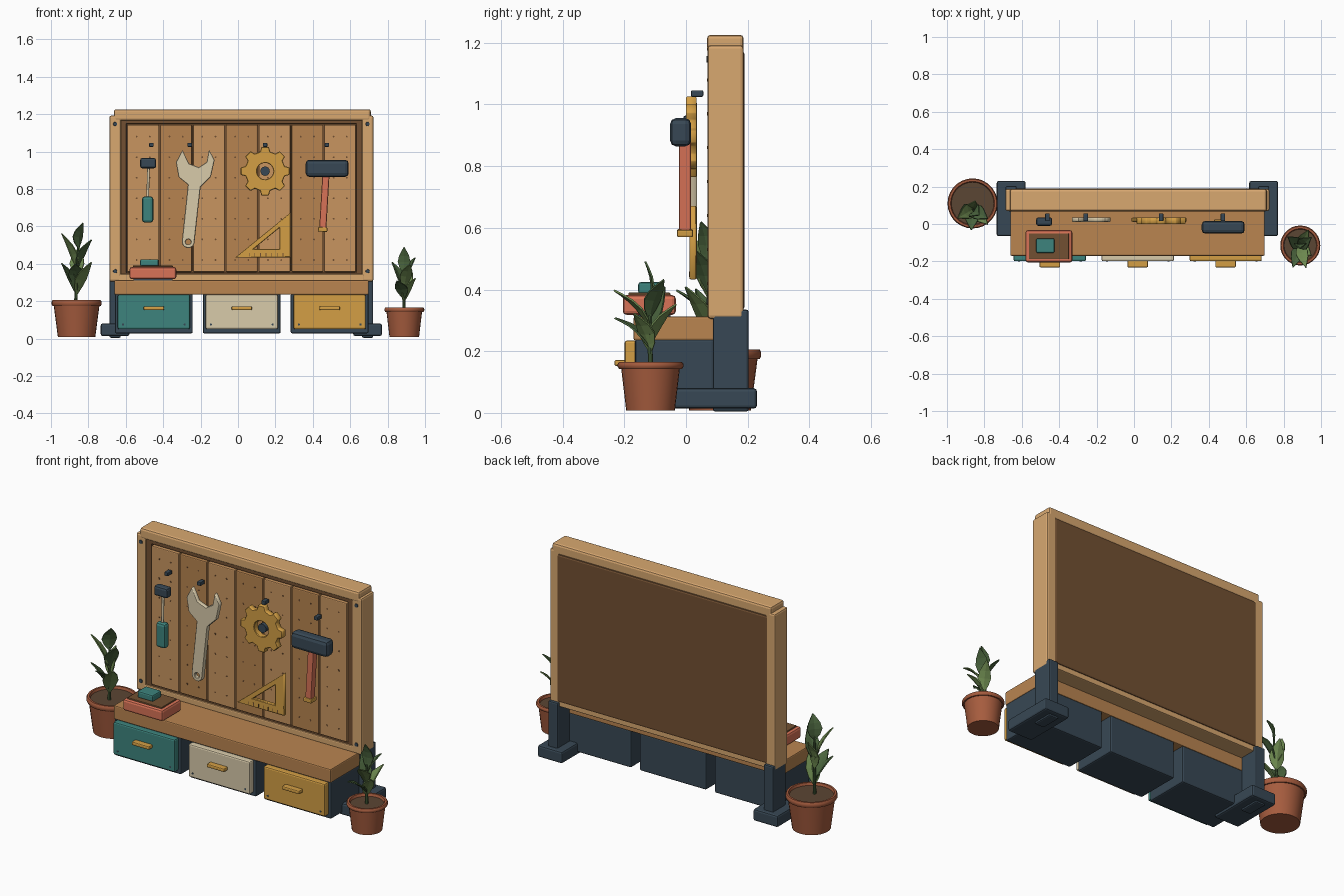
import bpy, bmesh, math
from mathutils import Vector

if "Cube" in bpy.data.objects:
    bpy.data.objects.remove(bpy.data.objects["Cube"])


def mat(name, hexcol):
    c = [int(hexcol[i:i + 2], 16) / 255 for i in (0, 2, 4)]
    m = bpy.data.materials.new(name)
    m.diffuse_color = [min(1, 1.18 * (((v + 0.055) / 1.055) ** 2.4)) for v in c] + [1]
    m.use_nodes = True
    m.node_tree.nodes["Principled BSDF"].inputs["Base Color"].default_value = m.diffuse_color
    return m


OAK, BENCH = mat("oak", "C99C68"), mat("bench_wood", "AC7B4A")
PLANK_A, PLANK_B = mat("plank_light", "BA8A58"), mat("plank_dark", "AA7A49")
BROWN, SOIL = mat("dark_brown", "6A4A2E"), mat("soil", "54402F")
NAVY, TEAL, CREAM = mat("navy", "33424E"), mat("teal", "387A74"), mat("cream", "C9BC9E")
GOLD, RED, CLAY = mat("gold", "C4933F"), mat("red", "C96A50"), mat("clay", "9A5539")
LEAF_A, LEAF_B = mat("leaf_dark", "445C38"), mat("leaf_light", "66804A")


def finish(bm, name, m, bevel=0, smooth=False, seg=2):
    bmesh.ops.recalc_face_normals(bm, faces=bm.faces)
    me = bpy.data.meshes.new(name)
    bm.to_mesh(me)
    bm.free()
    ob = bpy.data.objects.new(name, me)
    bpy.context.collection.objects.link(ob)
    me.materials.append(m)
    if bevel:
        b = ob.modifiers.new("bevel", 'BEVEL')
        b.width, b.segments, b.limit_method = bevel, seg, 'ANGLE'
    if smooth:
        bpy.ops.object.select_all(action='DESELECT')
        ob.select_set(True)
        bpy.context.view_layer.objects.active = ob
        bpy.ops.object.shade_smooth_by_angle(angle=math.radians(40))
    return ob


def box(name, x, y, z, m, bevel=0.006):
    bm = bmesh.new()
    bmesh.ops.create_cube(bm, size=1)
    for v in bm.verts:
        v.co = [r[0] + (c + 0.5) * (r[1] - r[0]) for r, c in zip((x, y, z), v.co)]
    return finish(bm, name, m, bevel)


def rod(name, a, b, r1, r2, m, n=16, bevel=0):
    a, b = Vector(a), Vector(b)
    bm = bmesh.new()
    bmesh.ops.create_cone(bm, cap_ends=True, segments=n, radius1=r1, radius2=r2, depth=(b - a).length)
    ob = finish(bm, name, m, bevel, True)
    ob.location = (a + b) / 2
    ob.rotation_euler = (b - a).to_track_quat('Z', 'Y').to_euler()
    return ob


def plate(name, outer, hole, y, m, bevel=0.003):
    """Flat x-z outline, with an optional hole, extruded along y."""
    cu = bpy.data.curves.new(name, 'CURVE')
    cu.dimensions, cu.fill_mode = '2D', 'BOTH'
    cu.extrude = (y[1] - y[0]) / 2
    for pts in (outer, hole):
        if not pts:
            continue
        s = cu.splines.new('POLY')
        s.points.add(len(pts) - 1)
        for p, q in zip(s.points, pts):
            p.co = (q[0], q[1], 0, 1)
        s.use_cyclic_u = True
    tmp = bpy.data.objects.new(name, cu)
    bpy.context.collection.objects.link(tmp)
    me = bpy.data.meshes.new_from_object(tmp.evaluated_get(bpy.context.evaluated_depsgraph_get()))
    bpy.data.objects.remove(tmp)
    bm = bmesh.new()
    bm.from_mesh(me)
    bmesh.ops.remove_doubles(bm, verts=bm.verts, dist=1e-5)
    bmesh.ops.dissolve_limit(bm, angle_limit=0.01, verts=bm.verts, edges=bm.edges)
    ym = (y[0] + y[1]) / 2
    for v in bm.verts:
        v.co = (v.co.x, ym - v.co.z, v.co.y)
    return finish(bm, name, m, bevel, seg=1)


def ring(cx, cz, r, n, a0=0, a1=2 * math.pi):
    return [(cx + r * math.cos(a0 + (a1 - a0) * i / n), cz + r * math.sin(a0 + (a1 - a0) * i / n)) for i in range(n)]


# Board frame and backing
MID = 0.018
box("top_rail", (-0.664, 0.71), (0.068, 0.187), (1.165, 1.226), OAK, 0.012)
box("bottom_rail", (-0.64, 0.675), (0.07, 0.184), (0.308, 0.345), OAK)
box("back_panel", (-0.64, 0.676), (0.10, 0.19), (0.335, 1.172), BROWN, 0.01)
for s in (-1, 1):
    c = MID + s * 0.675
    box("side_stile", (c - 0.031, c + 0.031), (0.07, 0.187), (0.305, 1.192), OAK, 0.01)
    box("leg_post", (c - 0.03, c + 0.03), (0.087, 0.203), (0.004, 0.335), NAVY, 0.008)
    box("leg_foot", (c - 0.077, c + 0.077), (-0.065, 0.23), (0.014, 0.08), NAVY, 0.01)
    for z in (0.36, 1.147):
        rod("frame_screw", (c, 0.075, z), (c, 0.066, z), 0.012, 0.01, NAVY, 12)
    # Dark inner trim around the planks
    c = MID + s * 0.631
    box("inner_trim", (c - 0.016, c + 0.016), (0.078, 0.12), (0.34, 1.17), BROWN, 0.002)
for z0, z1 in ((1.148, 1.17), (0.338, 0.354)):
    box("inner_trim_end", (-0.62, 0.65), (0.078, 0.12), (z0, z1), BROWN, 0.002)

# Planks with rows of peg holes
for i in range(7):
    x0 = -0.594 + i * 0.1755
    box("plank", (x0 + 0.003, x0 + 0.172), (0.069, 0.11), (0.357, 1.143), (PLANK_A, PLANK_B)[i % 2], 0.005)
    for dx in (0.052, 0.123):
        for k in range(7):
            z = 0.42 + k * 0.11
            rod("peg_hole", (x0 + dx, 0.072, z), (x0 + dx, 0.0682, z), 0.005, 0.005, BROWN, 8)

# Bench and three drawers
box("bench_top", (-0.661, 0.699), (-0.17, 0.092), (0.235, 0.312), BENCH, 0.006)
for i, m in enumerate((TEAL, CREAM, GOLD)):
    c = -0.45 + i * 0.47
    box("drawer_case", (c - 0.208, c + 0.208), (-0.165, 0.09), (0.028, 0.24), NAVY, 0.008)
    box("drawer_front", (c - 0.193, c + 0.193), (-0.199, -0.16), (0.05, 0.235), m, 0.008)
    box("drawer_handle", (c - 0.055, c + 0.055), (-0.232, -0.195), (0.152, 0.172), GOLD, 0.006)
    for s in (-1, 1):
        rod("drawer_screw", (c + s * 0.165, -0.195, 0.075), (c + s * 0.165, -0.2, 0.075), 0.006, 0.006, NAVY, 8)

# Tray on the bench
box("tray", (-0.58, -0.33), (-0.205, -0.033), (0.318, 0.382), RED, 0.012)
box("tray_lining", (-0.562, -0.348), (-0.187, -0.051), (0.375, 0.39), BROWN, 0.003)
box("tray_block", (-0.523, -0.425), (-0.155, -0.077), (0.386, 0.424), TEAL, 0.008)
box("tray_base", (-0.56, -0.35), (-0.165, -0.05), (0.31, 0.325), NAVY, 0)

# Hooks
for x in (-0.463, -0.258, 0.145, 0.475):
    box("hook", (x - 0.012, x + 0.012), (0.016, 0.056), (1.025, 1.046), NAVY, 0.004)

# Screwdriver
box("driver_handle", (-0.513, -0.453), (-0.008, 0.036), (0.62, 0.76), TEAL, 0.014)
rod("driver_shaft", (-0.483, 0.014, 0.75), (-0.478, 0.014, 0.93), 0.007, 0.007, CREAM, 10)
box("driver_head", (-0.523, -0.438), (-0.01, 0.036), (0.91, 0.966), NAVY, 0.012)

# Wrench
jaw = [(-0.145, 0.865), (-0.125, 0.955), (-0.155, 1.01), (-0.168, 0.943), (-0.21, 0.916),
       (-0.262, 0.936), (-0.297, 1.008), (-0.332, 0.943), (-0.318, 0.863), (-0.268, 0.823)]
plate("wrench", ring(-0.266, 0.518, 0.034, 10, -math.pi * 1.03, 0.04) + [(-0.232, 0.522), (-0.2, 0.81)] + jaw,
      ring(-0.266, 0.517, 0.014, 12), (0.012, 0.036), CREAM)

# Gear with hub
teeth = []
for i in range(8):
    for d, r in ((-0.25, 0.108), (-0.15, 0.132), (0.15, 0.132), (0.25, 0.108)):
        a = i * math.pi / 4 + d
        teeth.append((0.145 + r * math.cos(a), 0.895 + r * math.sin(a)))
plate("gear", teeth, ring(0.145, 0.895, 0.044, 24), (0.0, 0.034), GOLD)
rod("gear_hub", (0.145, 0.03, 0.895), (0.145, 0.008, 0.895), 0.025, 0.025, NAVY, 16)

# Set square with tick marks
plate("set_square", [(-0.015, 0.433), (0.28, 0.433), (0.28, 0.673)],
      [(0.085, 0.48), (0.222, 0.48), (0.222, 0.592)], (0.012, 0.034), GOLD)
for k in range(7):
    x = 0.06 + k * 0.03
    box("square_tick", (x - 0.002, x + 0.002), (0.0105, 0.014), (0.44, 0.458), BROWN, 0)

# Hammer
box("hammer_head", (0.362, 0.592), (-0.052, 0.017), (0.864, 0.956), NAVY, 0.02)
for name, z, h, w, m, bev in (("hammer_handle", 0.735, 0.15, 0.019, RED, 0.008), ("hammer_cap", 0.583, 0.012, 0.025, GOLD, 0.005)):
    ob = box(name, (-w, w), (-w - 0.001, w + 0.001), (-h, h), m, bev)
    ob.location = (0.47 - (0.87 - z) * 0.06, -0.003, z)
    ob.rotation_euler = (0, math.radians(3.4), 0)


# Potted plants
def pot(x, y, r_rim, r_top, r_bot, z1, rim):
    prof = [(0, 0.008), (r_bot, 0.008), (r_top, z1 - rim), (r_rim - 0.005, z1 - rim), (r_rim, z1 - rim * 0.7),
            (r_rim, z1 - rim * 0.3), (r_rim - 0.005, z1), (r_rim - 0.016, z1), (r_rim - 0.024, z1 - 0.025)]
    bm = bmesh.new()
    vs = [bm.verts.new((x + r, y, z)) for r, z in prof]
    es = [bm.edges.new(p) for p in zip(vs, vs[1:])]
    bmesh.ops.spin(bm, geom=vs + es, cent=(x, y, 0), axis=(0, 0, 1), angle=2 * math.pi, steps=28)
    bmesh.ops.remove_doubles(bm, verts=bm.verts, dist=1e-4)
    finish(bm, "pot", CLAY, 0, True)
    rod("soil", (x, y, z1 - 0.04), (x, y, z1 - 0.014), r_rim - 0.022, r_rim - 0.02, SOIL, 28)


def leaf(base, tip, w, m):
    a, b = Vector(base), Vector(tip)
    d = b - a
    side = d.cross(Vector((0, 0, 1))).normalized()
    up = side.cross(d).normalized()
    bm = bmesh.new()
    rows = []
    for t, k in ((0, 0.1), (0.2, 0.7), (0.42, 1), (0.65, 0.8), (0.85, 0.38), (1, 0.03)):
        p = a + d * t + up * 0.012 * math.sin(math.pi * t)
        rows.append([bm.verts.new(p + side * w * k * s + up * 0.2 * w * k * abs(s)) for s in (-1, 0, 1)])
    for r, q in zip(rows, rows[1:]):
        for i in (0, 1):
            bm.faces.new((r[i], r[i + 1], q[i + 1], q[i]))
    ob = finish(bm, "leaf", m)
    ob.modifiers.new("thick", 'SOLIDIFY').thickness = 0.006


def plant(x, y, z0, top, leaves, w):
    """Leaves are (height on the stem, tip x, y, z)."""
    foot, top = Vector((x, y, z0)), Vector(top)
    rod("stem", foot, top, 0.009, 0.005, LEAF_A, 8)
    for i, (t, *tip) in enumerate(leaves):
        leaf(foot.lerp(top, t), tip, w, (LEAF_A, LEAF_B)[i % 2])


pot(-0.863, 0.11, 0.134, 0.122, 0.1, 0.205, 0.03)
plant(-0.868, 0.09, 0.19, (-0.855, 0.07, 0.5), [
    (0.15, -0.945, 0.03, 0.40), (0.15, -0.785, 0.0, 0.41), (0.3, -0.87, -0.03, 0.40), (0.55, -0.945, 0.03, 0.56),
    (0.6, -0.785, 0.03, 0.53), (0.45, -0.85, 0.12, 0.49), (0.95, -0.83, 0.05, 0.62)], 0.04)
pot(0.889, -0.115, 0.107, 0.095, 0.079, 0.165, 0.022)
plant(0.887, -0.115, 0.15, (0.888, -0.12, 0.37), [
    (0.3, 0.85, -0.23, 0.31), (0.3, 0.935, -0.03, 0.35), (0.5, 0.825, -0.07, 0.41), (0.55, 0.92, -0.235, 0.395),
    (0.7, 0.95, -0.07, 0.43), (0.2, 0.95, -0.17, 0.32), (0.9, 0.888, -0.135, 0.49)], 0.034)
